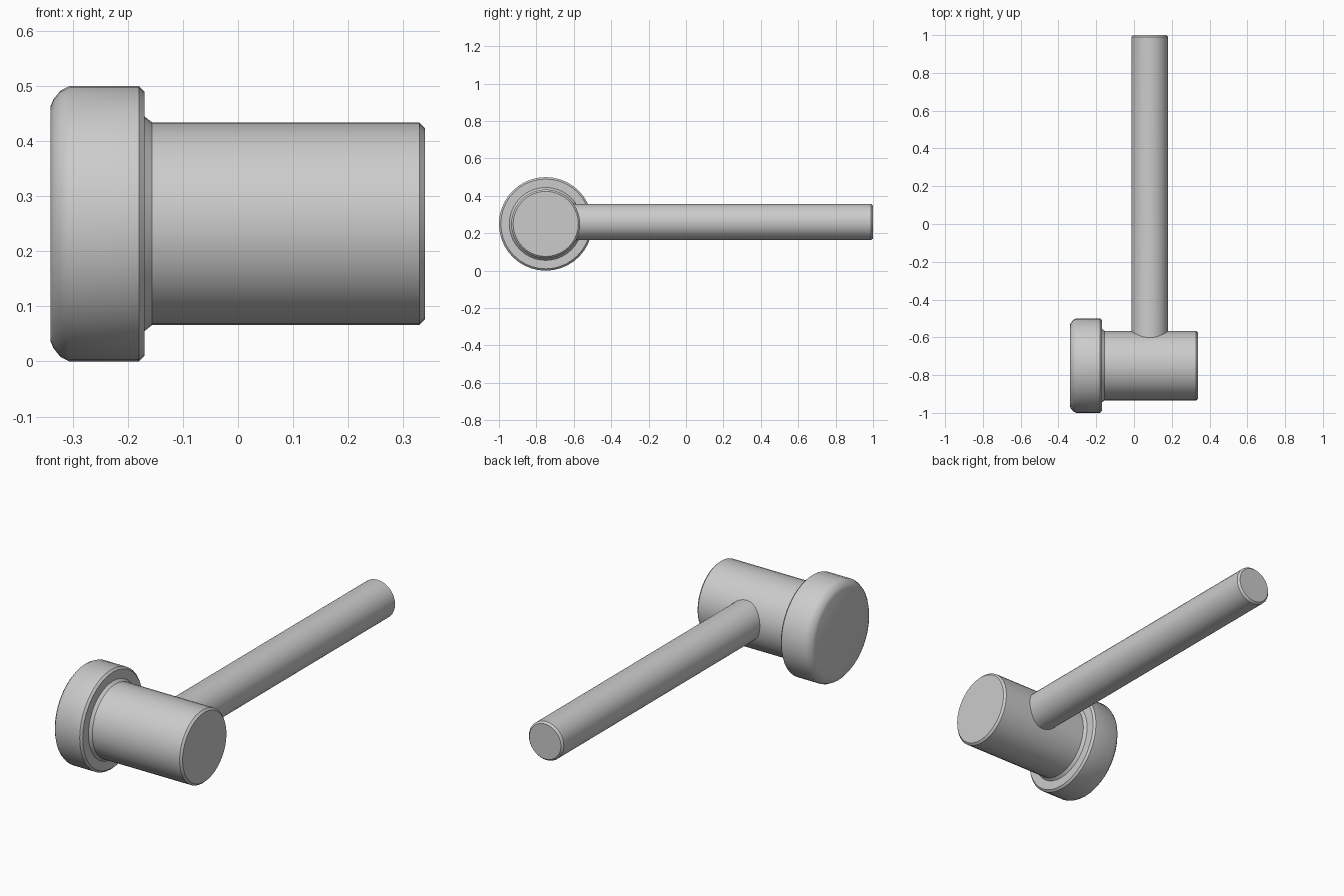
import bpy, bmesh, math
from mathutils import Vector, Matrix

if "Cube" in bpy.data.objects:
    bpy.data.objects.remove(bpy.data.objects["Cube"])


def lathe(name, profile, axis, origin, sides):
    """Spin (position along axis, radius) points into a closed solid."""
    axis = Vector(axis)
    side = axis.cross(Vector((0, 0, 1))).normalized()
    bm = bmesh.new()
    rings = []
    for pos, rad in profile:
        ring = []
        for i in range(sides):
            turn = Matrix.Rotation(2 * math.pi * i / sides, 3, axis)
            ring.append(bm.verts.new(Vector(origin) + axis * pos + turn @ side * rad))
        rings.append(ring)
    for a, b in zip(rings, rings[1:]):
        for i in range(sides):
            j = (i + 1) % sides
            bm.faces.new((a[i], a[j], b[j], b[i]))
    bm.faces.new(rings[0])
    bm.faces.new(rings[-1])
    bmesh.ops.recalc_face_normals(bm, faces=bm.faces)
    mesh = bpy.data.meshes.new(name)
    bm.to_mesh(mesh)
    bm.free()
    obj = bpy.data.objects.new(name, mesh)
    bpy.context.collection.objects.link(obj)
    bpy.ops.object.select_all(action='DESELECT')
    obj.select_set(True)
    bpy.context.view_layer.objects.active = obj
    bpy.ops.object.shade_smooth_by_angle(angle=math.radians(30))
    return obj


# Mallet head: rounded striking collar stepping down to the barrel
lathe("mallet_head", [
    (-0.34, 0.214), (-0.335, 0.226), (-0.322, 0.242), (-0.306, 0.25),
    (-0.18, 0.25), (-0.17, 0.24),
    (-0.17, 0.195), (-0.156, 0.184),
    (0.329, 0.184), (0.339, 0.174),
], (1, 0, 0), (0, -0.75, 0.25), 40)

# Handle: long straight rod with a small flare where it enters the barrel
lathe("handle", [
    (-0.61, 0.099), (-0.575, 0.097), (0.99, 0.097), (1.0, 0.088),
], (0, 1, 0), (0.083, 0, 0.26), 32)
